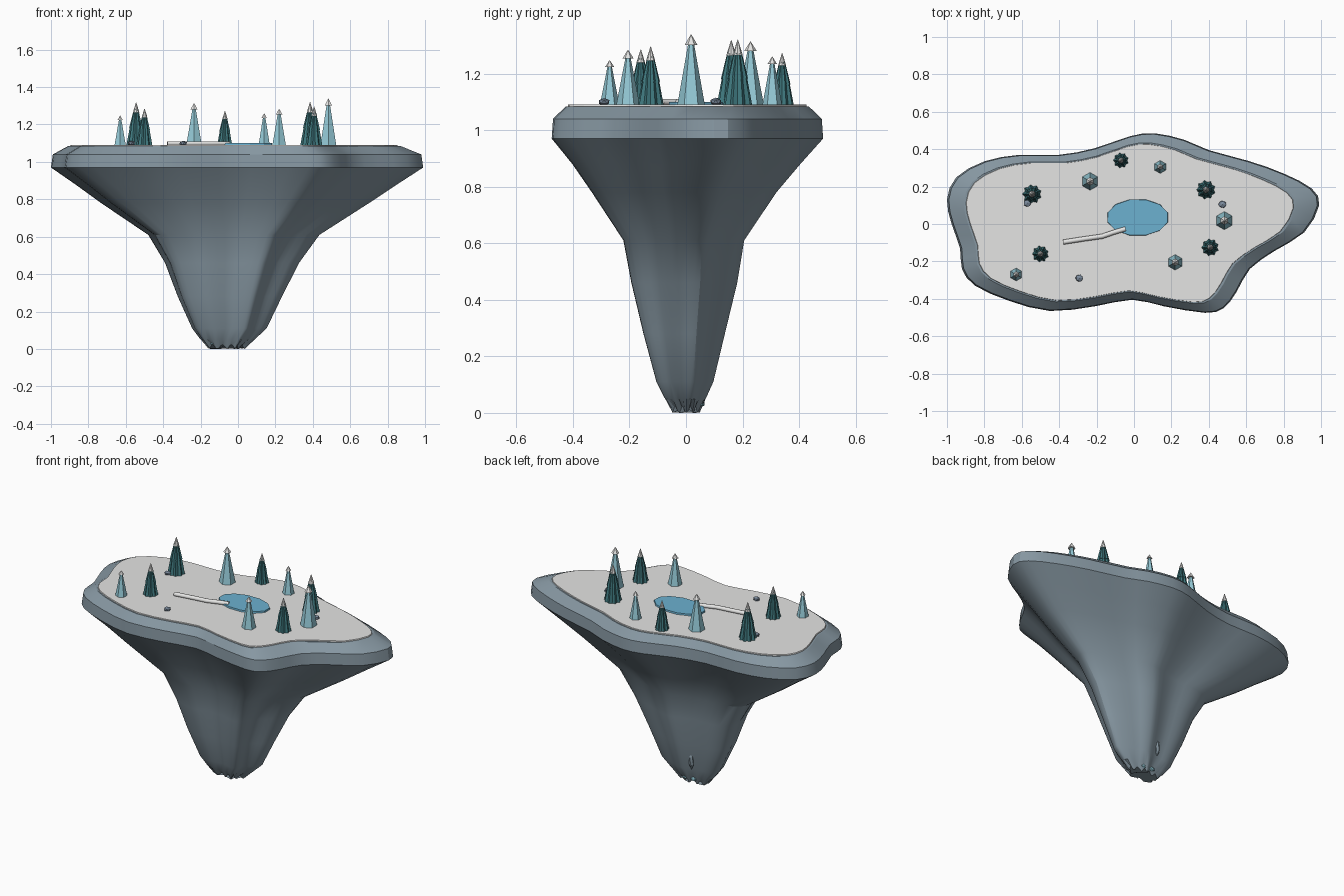
import bpy, bmesh, math, random
from mathutils import Vector

if "Cube" in bpy.data.objects:
    bpy.data.objects.remove(bpy.data.objects["Cube"])

random.seed(4)

def material(name, rgb):
    m = bpy.data.materials.new(name)
    m.diffuse_color = (*rgb, 1)
    m.use_nodes = True
    m.node_tree.nodes["Principled BSDF"].inputs["Base Color"].default_value = m.diffuse_color
    return m

ROCK = material("slate rock", (0.24, 0.31, 0.36))
SNOW = material("snow", (0.78, 0.78, 0.77))
WATER = material("pond blue", (0.15, 0.44, 0.63))
PALE = material("pale teal", (0.30, 0.59, 0.68))
DARK = material("dark teal", (0.05, 0.19, 0.21))
STONE = material("stone grey", (0.20, 0.26, 0.34))

def make(name, bm, mats, smooth=None):
    bmesh.ops.recalc_face_normals(bm, faces=bm.faces)
    me = bpy.data.meshes.new(name)
    bm.to_mesh(me)
    bm.free()
    for m in mats:
        me.materials.append(m)
    ob = bpy.data.objects.new(name, me)
    bpy.context.collection.objects.link(ob)
    if smooth:
        bpy.ops.object.select_all(action='DESELECT')
        ob.select_set(True)
        bpy.context.view_layer.objects.active = ob
        bpy.ops.object.shade_smooth_by_angle(angle=math.radians(smooth))
    return ob

def loft(bm, rings, mat=0):
    """Skin closed rings of points and cap both ends."""
    loops = [[bm.verts.new(p) for p in r] for r in rings]
    n = len(loops[0])
    faces = []
    for a, b in zip(loops, loops[1:]):
        for i in range(n):
            j = (i + 1) % n
            faces.append(bm.faces.new((a[i], a[j], b[j], b[i])))
    faces += [bm.faces.new(loops[0][::-1]), bm.faces.new(loops[-1])]
    for f in faces:
        f.material_index = mat

# Island outline, counter-clockwise from the right tip
outline = [(.99, .10), (.95, .19), (.80, .27), (.62, .335), (.40, .395), (.27, .45),
           (.11, .485), (-.02, .47), (-.21, .405), (-.40, .37), (-.61, .37), (-.80, .335),
           (-.95, .25), (-1.0, .13), (-.975, 0), (-.93, -.13), (-.92, -.24), (-.85, -.33),
           (-.67, -.41), (-.45, -.465), (-.21, -.44), (-.01, -.405), (.16, -.44),
           (.38, -.475), (.48, -.45), (.55, -.36), (.62, -.24), (.75, -.145), (.91, -.045)]

def smooth_loop(pts, steps=2):
    out, n = [], len(pts)
    for i in range(n):
        p = [Vector(pts[(i + k) % n]) for k in (-1, 0, 1, 2)]
        for s in range(steps):
            t = s / steps
            out.append(0.5 * (2 * p[1] + (p[2] - p[0]) * t
                       + (2 * p[0] - 5 * p[1] + 4 * p[2] - p[3]) * t * t
                       + (3 * p[1] - p[0] - 3 * p[2] + p[3]) * t ** 3))
    return out

shore = smooth_loop(outline)

def ring(z, sx, sy, cx=0, cy=0):
    return [Vector((p.x * sx + cx, p.y * sy + cy, z)) for p in shore]

# Rock body: tapering stack of outline rings (z, scale x, scale y, centre x, centre y)
profile = [(.012, .10, .10, -.06, 0), (.05, .145, .15, -.055, -.003), (.11, .20, .21, -.045, -.005),
           (.28, .28, .30, -.042, -.008), (.46, .36, .39, -.03, -.008), (.61, .46, .445, -.02, -.01),
           (.78, .72, .68, -.012, -.01), (.88, .865, .84, -.005, -.003), (.97, 1, 1, 0, 0),
           (1.04, .99, .99, 0, 0), (1.084, .895, .895, -.015, 0)]
rings = [ring(*p) for p in profile]
for i, p in enumerate(rings[0]):          # ragged lower tip
    p.z = .012 + .012 * math.sin(i * 1.3)
bm = bmesh.new()
loft(bm, rings)
make("island_rock", bm, [ROCK], 25)

# Snow field on the plateau
bm = bmesh.new()
loft(bm, [ring(1.08, .882, .882, -.018), ring(1.09, .878, .878, -.018)])
make("snow_field", bm, [SNOW])

# Pond
def circle(n, rx, ry, x, y, z, turn=0):
    return [(x + rx * math.cos(math.tau * i / n + turn),
             y + ry * math.sin(math.tau * i / n + turn), z) for i in range(n)]

bm = bmesh.new()
loft(bm, [circle(12, .168, .1, .02, .035, 1.085, .26), circle(12, .166, .098, .02, .035, 1.1, .26)])
make("pond", bm, [WATER])

# Frozen stream: a low tube running into the pond
cu = bpy.data.curves.new("stream_path", 'CURVE')
cu.dimensions = '3D'
cu.bevel_depth, cu.bevel_resolution, cu.use_fill_caps = .013, 1, True
sp = cu.splines.new('POLY')
path = [(-.378, -.097), (-.27, -.08), (-.17, -.066), (-.11, -.045), (-.045, -.026)]
sp.points.add(len(path) - 1)
for pt, (x, y) in zip(sp.points, path):
    pt.co = (x, y, 1.099, 1)
cu.materials.append(SNOW)
bpy.context.collection.objects.link(bpy.data.objects.new("stream", cu))

def star(x, y, r, z, points=9, inner=.8):
    n = points * 2
    return [(x + r * (1 if i % 2 else inner) * math.cos(math.tau * i / n),
             y + r * (1 if i % 2 else inner) * math.sin(math.tau * i / n), z) for i in range(n)]

BASE = 1.082
# Pale trees: slim six-sided spires with a small snow cap
for k, (x, y, r, top) in enumerate([(.483, .018, .05, 1.338), (.22, -.205, .043, 1.283),
                                    (.14, .305, .036, 1.26), (-.235, .228, .049, 1.313),
                                    (-.63, -.27, .036, 1.247)]):
    h = top - BASE
    bm = bmesh.new()
    t = math.pi / 6
    loft(bm, [circle(6, r, r, x, y, BASE, t), circle(6, r * .2, r * .2, x, y, BASE + h * .88, t)])
    loft(bm, [circle(6, r * .46, r * .46, x, y, BASE + h * .855, t),
              circle(6, .001, .001, x, y, top, t)], 1)
    make(f"pale_tree_{k + 1}", bm, [PALE, SNOW])

# Dark trees: fluted tiers with a sharp snow tip
for k, (x, y, r, top) in enumerate([(-.545, .16, .053, 1.318), (-.5, -.16, .046, 1.285),
                                    (-.07, .34, .043, 1.272), (.385, .183, .053, 1.32),
                                    (.407, -.125, .048, 1.295)]):
    h = top - BASE
    bm = bmesh.new()
    for lo, hi, a, b in [(0, .5, 1, .58), (.42, .84, .7, .24)]:
        loft(bm, [star(x, y, r * a, BASE + h * lo), star(x, y, r * b, BASE + h * hi)])
    loft(bm, [circle(9, r * .34, r * .34, x, y, BASE + h * .77),
              circle(9, .001, .001, x, y, top)], 1)
    make(f"dark_tree_{k + 1}", bm, [DARK, SNOW])

# Boulders on the snow
def lump(name, loc, size, mat):
    bm = bmesh.new()
    bmesh.ops.create_icosphere(bm, subdivisions=1, radius=1)
    for v in bm.verts:
        v.co *= random.uniform(.9, 1.08)
        v.co = Vector([c * s + l for c, s, l in zip(v.co, size, loc)])
    make(name, bm, [mat])

for k, (x, y) in enumerate([(-.57, .112), (.473, .105), (-.292, -.29)]):
    lump(f"boulder_{k + 1}", (x, y, 1.1), (.023, .021, .014), STONE)

# Rock sliver on the back of the stem, and crystals at the tip
lump("rock_sliver", (-.1, .088, .17), (.016, .016, .06), ROCK)
for k, (x, y) in enumerate([(-.13, -.04), (-.09, .053), (-.03, .048)]):
    lump(f"tip_crystal_{k + 1}", (x, y, .033), (.02, .014, .014), PALE)
